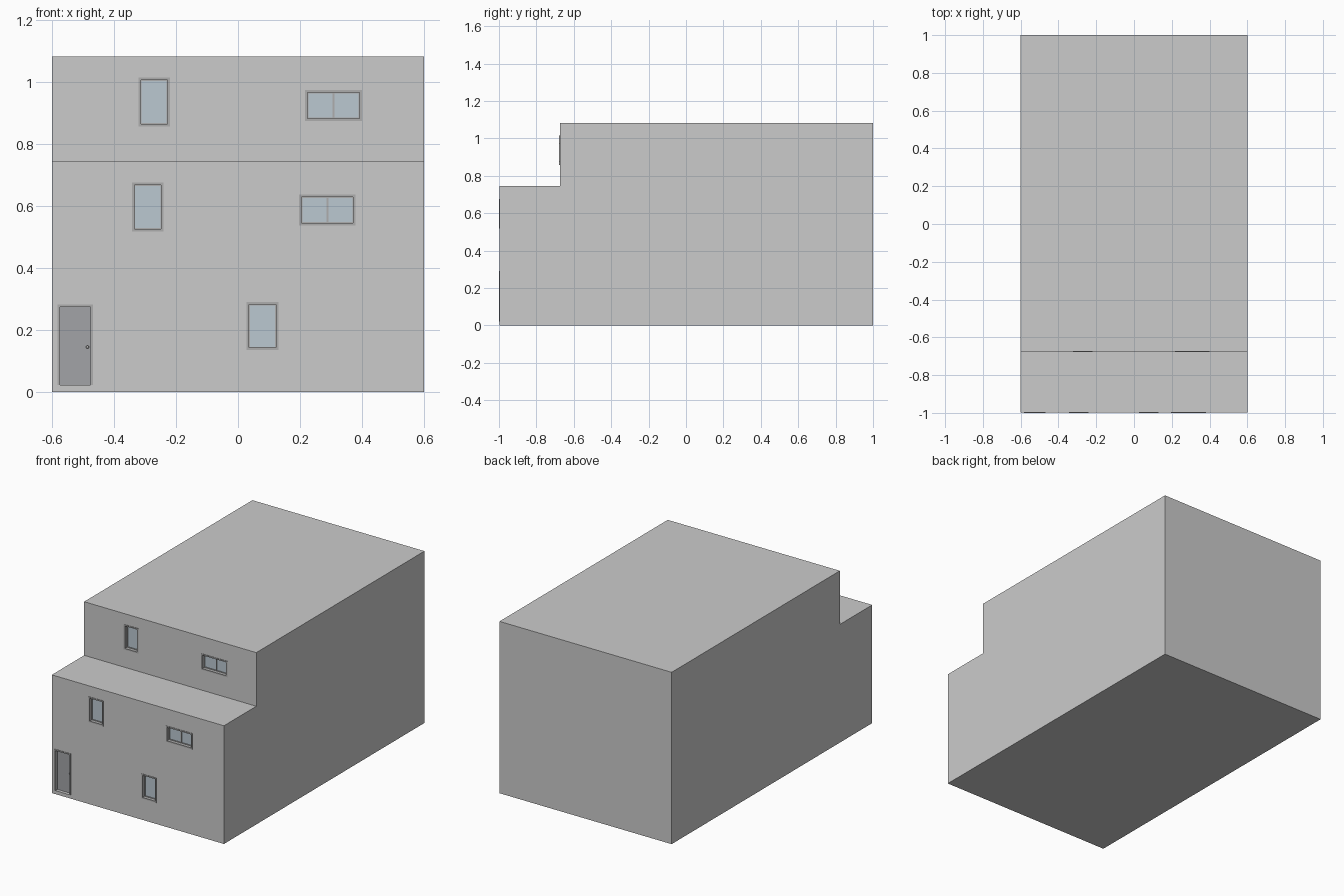
import bpy, bmesh

if "Cube" in bpy.data.objects:
    bpy.data.objects.remove(bpy.data.objects["Cube"])

FRONT, UPPER = -0.997, -0.675      # front wall planes of lower and top storeys
BACK, HALF = 1.0, 0.6
DEPTH, LIP, RIM = 0.03, 0.003, 0.008


def material(name, rgb):
    m = bpy.data.materials.new(name)
    m.diffuse_color = (*rgb, 1)
    m.use_nodes = True
    m.node_tree.nodes["Principled BSDF"].inputs["Base Color"].default_value = m.diffuse_color
    return m


glass_mat = material("glass_blue", (0.50, 0.58, 0.64))
door_mat = material("door_grey", (0.36, 0.37, 0.39))
frame_mat = material("frame_grey", (0.42, 0.42, 0.42))


def add_boxes(name, boxes, mat=None):
    """One object from boxes given as (x0, x1, y0, y1, z0, z1)."""
    bm = bmesh.new()
    for x0, x1, y0, y1, z0, z1 in boxes:
        verts = bmesh.ops.create_cube(bm, size=1)["verts"]
        bmesh.ops.scale(bm, verts=verts, vec=(x1 - x0, y1 - y0, z1 - z0))
        bmesh.ops.translate(bm, verts=verts,
                            vec=((x0 + x1) / 2, (y0 + y1) / 2, (z0 + z1) / 2))
    mesh = bpy.data.meshes.new(name)
    bm.to_mesh(mesh)
    bm.free()
    if mat:
        mesh.materials.append(mat)
    ob = bpy.data.objects.new(name, mesh)
    bpy.context.collection.objects.link(ob)
    return ob


def ring(x0, x1, z0, z1, y0, y1, w):
    """Four bars around a rectangle in the xz plane."""
    return [(x0, x0 + w, y0, y1, z0, z1), (x1 - w, x1, y0, y1, z0, z1),
            (x0 + w, x1 - w, y0, y1, z0, z0 + w),
            (x0 + w, x1 - w, y0, y1, z1 - w, z1)]


def cut(wall, openings, y):
    """Sink pockets for the openings into a storey."""
    cutter = add_boxes("opening_cutter", [(x0, x1, y - 0.05, y + DEPTH, z0, z1)
                                          for x0, x1, z0, z1 in openings])
    cutter.hide_render = True
    mod = wall.modifiers.new("openings", "BOOLEAN")
    mod.object, mod.operation, mod.solver = cutter, "DIFFERENCE", "EXACT"
    bpy.context.view_layer.objects.active = wall
    bpy.ops.object.modifier_apply(modifier=mod.name)
    bpy.data.objects.remove(cutter)


def window(name, x0, x1, z0, z1, y, panes):
    """Frame, sashes and glass in a pocket."""
    add_boxes(name + "_frame", ring(x0, x1, z0, z1, y - LIP, y + DEPTH, RIM), frame_mat)
    a, b, c, d = x0 + RIM, x1 - RIM, z0 + RIM, z1 - RIM
    step = (b - a) / panes
    sashes = []
    for i in range(panes):
        sashes += ring(a + i * step, a + (i + 1) * step, c, d, y + 0.018, y + DEPTH, 0.003)
    add_boxes(name + "_sash", sashes, frame_mat)
    add_boxes(name + "_glass", [(a, b, y + 0.022, y + 0.026, c, d)], glass_mat)


# floor slabs and roof
for name, z0, z1, y in [("ground_slab", 0, 0.02, FRONT), ("first_floor_slab", 0.39, 0.405, FRONT),
                        ("terrace_slab", 0.73, 0.745, FRONT), ("roof_slab", 1.067, 1.083, UPPER)]:
    add_boxes(name, [(-HALF, HALF, y, BACK, z0, z1)])

# storeys with their openings: name, z range, front plane, windows (x0, x1, z0, z1, panes)
door = (-0.583, -0.468, 0.022, 0.283)
storeys = [
    ("ground_storey", 0.02, 0.39, FRONT, [(0.027, 0.130, 0.135, 0.290, 1)]),
    ("middle_storey", 0.405, 0.73, FRONT, [(-0.343, -0.240, 0.518, 0.677, 1),
                                           (0.197, 0.380, 0.538, 0.638, 2)]),
    ("top_storey", 0.745, 1.067, UPPER, [(-0.322, -0.220, 0.858, 1.015, 1),
                                         (0.217, 0.400, 0.875, 0.975, 2)]),
]
for name, z0, z1, y, windows in storeys:
    wall = add_boxes(name, [(-HALF, HALF, y, BACK, z0, z1)])
    openings = [w[:4] for w in windows]
    if name == "ground_storey":
        openings.append(door)
    cut(wall, openings, y)
    for i, (a, b, c, d, panes) in enumerate(windows):
        window(f"{name}_window_{i + 1}", a, b, c, d, y, panes)

# front door
x0, x1, z0, z1 = door
add_boxes("door_frame", ring(x0, x1, z0, z1, FRONT - LIP, FRONT + DEPTH, RIM)[:2]
          + ring(x0, x1, z0, z1, FRONT - LIP, FRONT + DEPTH, RIM)[3:], frame_mat)
add_boxes("door_panel", [(x0 + RIM, x1 - RIM, FRONT + 0.02, FRONT + DEPTH, z0, z1 - RIM)], door_mat)
bpy.ops.mesh.primitive_uv_sphere_add(segments=12, ring_count=8, radius=0.005,
                                     location=(x1 - 0.018, FRONT + 0.016, 0.145))
knob = bpy.context.object
knob.name = "door_knob"
knob.data.materials.append(frame_mat)
bpy.ops.object.shade_smooth_by_angle()
